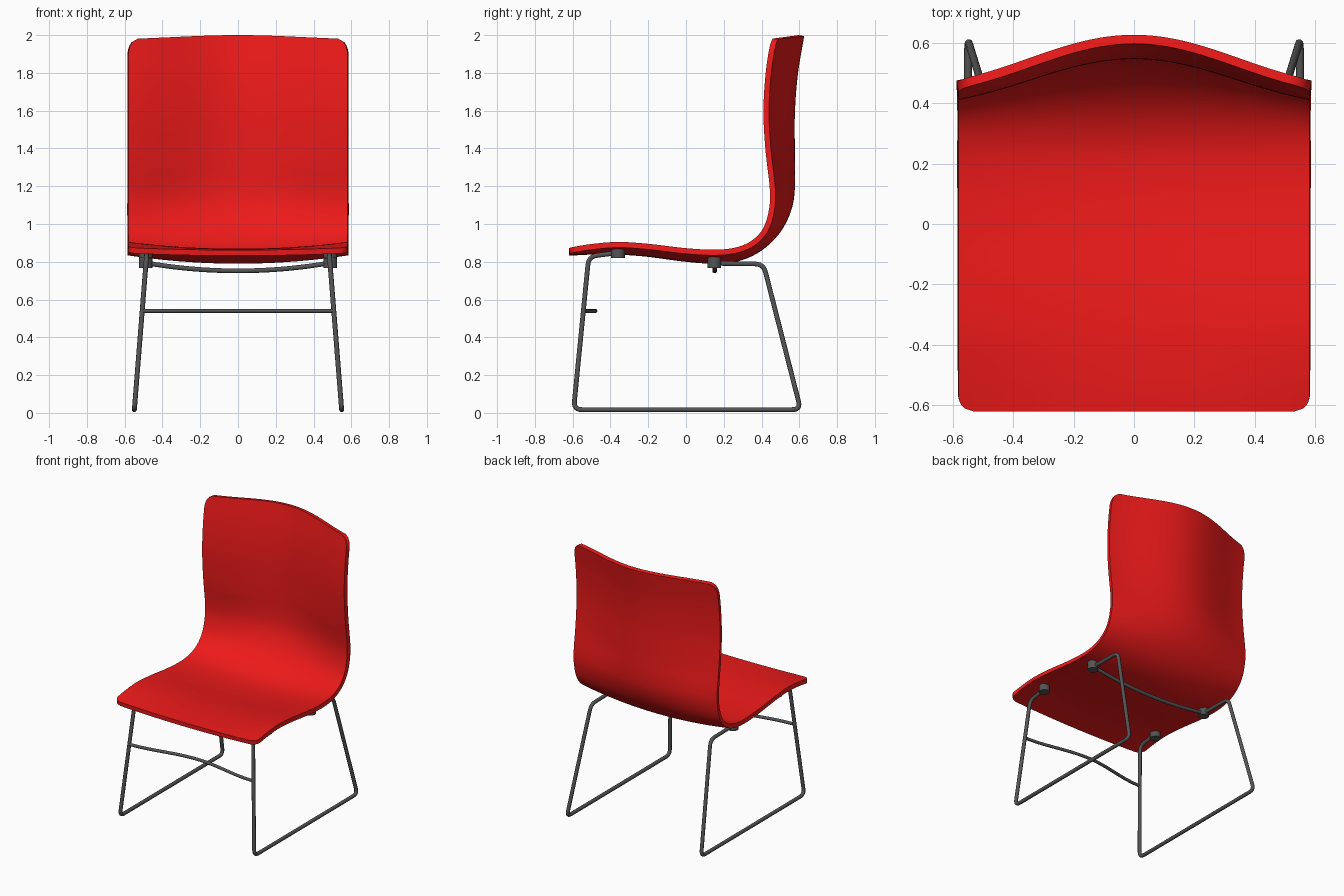
import bpy, math
from mathutils import Vector

if "Cube" in bpy.data.objects:
    bpy.data.objects.remove(bpy.data.objects["Cube"])

RED = bpy.data.materials.new("red_shell")
RED.diffuse_color = (0.85, 0.01, 0.01, 1)
RED.use_nodes = True
RED.node_tree.nodes["Principled BSDF"].inputs["Base Color"].default_value = RED.diffuse_color
GREY = bpy.data.materials.new("dark_metal")
GREY.diffuse_color = (0.09, 0.09, 0.09, 1)
GREY.use_nodes = True
GREY.node_tree.nodes["Principled BSDF"].inputs["Base Color"].default_value = GREY.diffuse_color


def catmull(pts, n):
    """Smooth curve through the given points, n samples per span."""
    p = [Vector(q) for q in pts]
    p = [2 * p[0] - p[1]] + p + [2 * p[-1] - p[-2]]
    out = []
    for i in range(1, len(p) - 2):
        a, b, c, d = p[i - 1:i + 3]
        for k in range(n):
            t = k / n
            out.append(0.5 * (2 * b + (c - a) * t + (2 * a - 5 * b + 4 * c - d) * t**2
                              + (3 * b - a - 3 * c + d) * t**3))
    out.append(p[-2])
    return out


def fillet(pts, r, n=6):
    """Round the inner corners of a polyline."""
    p = [Vector(q) for q in pts]
    out = [p[0]]
    for a, b, c in zip(p, p[1:], p[2:]):
        s, e = b + (a - b).normalized() * r, b + (c - b).normalized() * r
        for k in range(n + 1):
            t = k / n
            out.append(s * (1 - t)**2 + b * 2 * t * (1 - t) + e * t * t)
    return out + [p[-1]]


def smooth(ob):
    bpy.ops.object.select_all(action='DESELECT')
    ob.select_set(True)
    bpy.context.view_layer.objects.active = ob
    bpy.ops.object.shade_smooth_by_angle(angle=math.radians(40))


def tube(name, pts, r):
    cu = bpy.data.curves.new(name, 'CURVE')
    cu.dimensions = '3D'
    cu.bevel_depth, cu.bevel_resolution, cu.use_fill_caps = r, 3, True
    sp = cu.splines.new('POLY')
    sp.points.add(len(pts) - 1)
    for q, v in zip(sp.points, pts):
        q.co = (*v, 1)
    ob = bpy.data.objects.new(name, cu)
    bpy.context.collection.objects.link(ob)
    bpy.ops.object.select_all(action='DESELECT')
    ob.select_set(True)
    bpy.context.view_layer.objects.active = ob
    bpy.ops.object.convert(target='MESH')
    ob = bpy.context.object
    ob.data.materials.clear()
    ob.data.materials.append(GREY)
    smooth(ob)


# Seat shell: centre profile and side profile, as (y, z) of the sitting surface
centre = [(-.62, .862), (-.5, .868), (-.36, .868), (-.2, .856), (0, .83), (.15, .82),
          (.27, .832), (.38, .882), (.472, .97), (.528, 1.08), (.547, 1.2), (.546, 1.4),
          (.547, 1.6), (.563, 1.8), (.596, 2.0)]
side = [(-.62, .875), (-.5, .894), (-.36, .905), (-.2, .895), (0, .872), (.15, .864),
        (.26, .875), (.345, .91), (.407, .975), (.438, 1.07), (.444, 1.18), (.42, 1.4),
        (.41, 1.6), (.422, 1.8), (.448, 1.98)]
C = catmull([(0, *q) for q in centre], 12)
S = catmull([(0, *q) for q in side], 12)
NX, HALF = 40, 0.58


def half_width(d, length, r=0.05):
    """Half width at distance d from an end with rounded corners."""
    t = 1 - min(1, max(0, d / length))
    return HALF - r * (1 - math.sqrt(max(0, 1 - t * t)))


verts, faces = [], []
for c, s in zip(C, S):
    w = min(half_width(c.y + .62, .05), half_width(2.0 - c.z, .1))
    for j in range(NX + 1):
        u = 2 * j / NX - 1
        a = abs(u * w / HALF)
        wave = (1 - math.cos(math.pi * a)) / 2
        high = min(1, max(0, (c.z - .9) / .4))
        q = c.lerp(s, a * a + (wave - a * a) * 0.6 * high)
        verts.append((u * w, q.y, q.z))
for i in range(len(C) - 1):
    for j in range(NX):
        k = i * (NX + 1) + j
        faces.append((k, k + 1, k + NX + 2, k + NX + 1))
me = bpy.data.meshes.new("seat_shell")
me.from_pydata(verts, [], faces)
me.materials.append(RED)
shell = bpy.data.objects.new("seat_shell", me)
bpy.context.collection.objects.link(shell)
mod = shell.modifiers.new("thickness", 'SOLIDIFY')
mod.thickness, mod.offset = 0.03, -1
bpy.context.view_layer.objects.active = shell
shell.select_set(True)
bpy.ops.object.modifier_apply(modifier=mod.name)
smooth(shell)

# Sled legs and mounting pads on each side
R = 0.013
loop = [(-.36, .848), (-.515, .828), (-.595, .017), (.607, .017), (.41, .788), (.15, .792)]
pads = [("front", -.36, .82, .872), ("rear", .15, .768, .838)]
for sx, label in ((-1, "left"), (1, "right")):
    path = [(sx * (.55 - .065 * z / .82), y, z) for y, z in loop]
    tube("sled_leg_" + label, fillet(path, .045), R)
    for pos, y, z0, z1 in pads:
        bpy.ops.mesh.primitive_cylinder_add(vertices=24, radius=.036, depth=z1 - z0,
                                            location=(sx * .489, y, (z0 + z1) / 2))
        pad = bpy.context.object
        pad.name = f"{pos}_pad_{label}"
        pad.data.materials.append(GREY)
        smooth(pad)

# Cross bars: front one bows backwards, rear one sags under the seat
us = [k / 12 - 1 for k in range(25)]
bow = [(1 + math.cos(math.pi * u)) / 2 for u in us]
tube("front_cross_bar", [(u * .507, -.546 + .066 * b, .54) for u, b in zip(us, bow)], .011)
tube("rear_cross_bar", [(u * .487, .152, .752 + .042 * u * u) for u in us], R)
